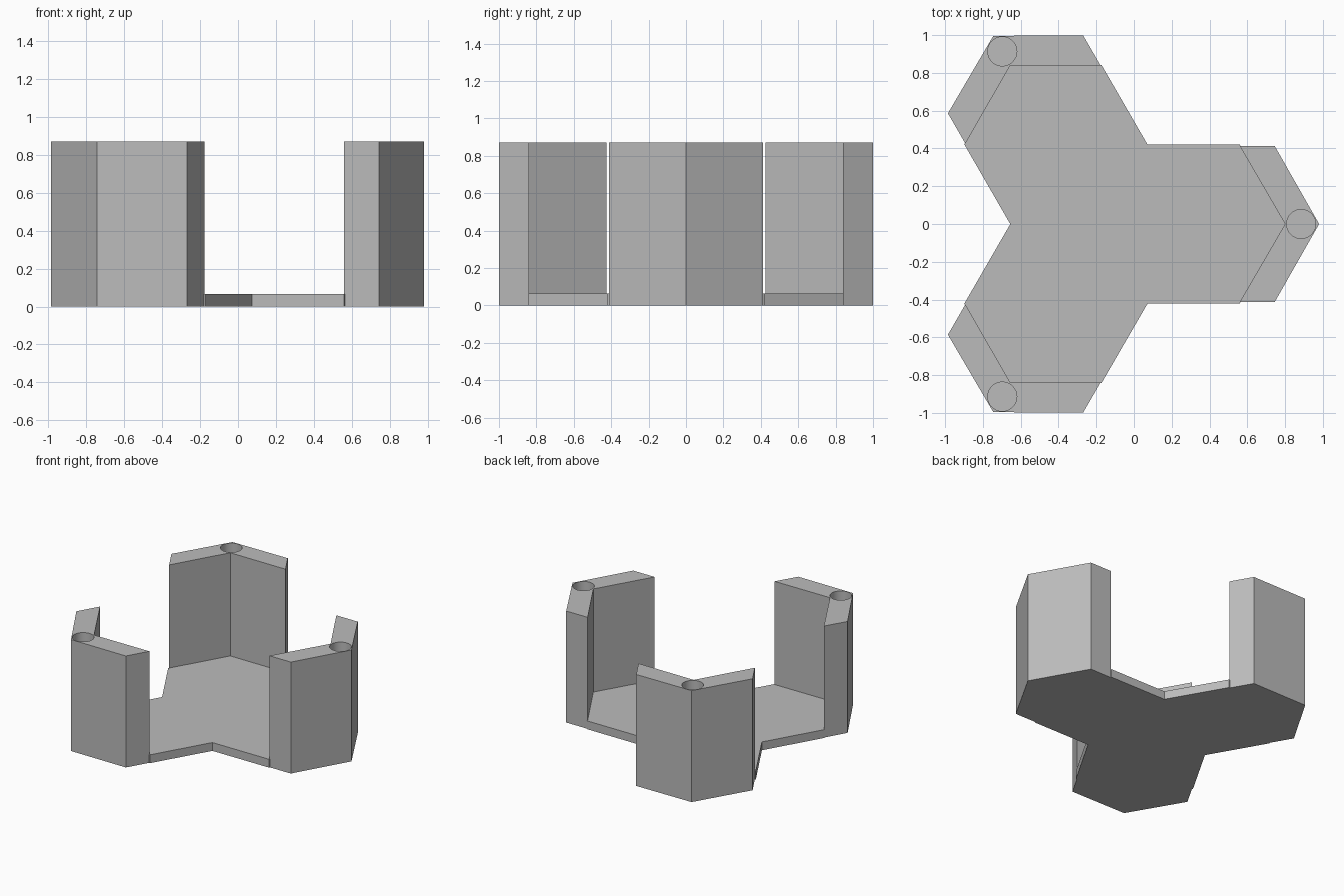
import bpy
import bmesh
import math
from mathutils import Matrix, Vector

old = bpy.data.objects.get("Cube")
if old:
    bpy.data.objects.remove(old, do_unlink=True)

CENTRE = Vector((-0.17, 0, 0))
FLOOR_HEIGHT = 0.065
WALL_HEIGHT = 0.87
HOLE_RADIUS = 0.077
HOLE_DEPTH = 0.15

grey = bpy.data.materials.new("plain grey")
grey.use_nodes = True
grey.diffuse_color = (0.5, 0.5, 0.5, 1)
grey.node_tree.nodes["Principled BSDF"].inputs["Base Color"].default_value = (0.5, 0.5, 0.5, 1)


def prism(name, outline, height):
    """Extrude a flat outline straight up from the ground."""
    bm = bmesh.new()
    face = bm.faces.new([bm.verts.new((p.x, p.y, 0)) for p in outline])
    top = bmesh.ops.extrude_face_region(bm, geom=[face])["geom"]
    bmesh.ops.translate(bm, vec=(0, 0, height),
                        verts=[v for v in top if isinstance(v, bmesh.types.BMVert)])
    bmesh.ops.recalc_face_normals(bm, faces=bm.faces)
    mesh = bpy.data.meshes.new(name)
    bm.to_mesh(mesh)
    bm.free()
    mesh.materials.append(grey)
    obj = bpy.data.objects.new(name, mesh)
    bpy.context.collection.objects.link(obj)
    return obj


def place(points, turn):
    return [turn @ Vector((x, y, 0)) + CENTRE for x, y in points]


# One arm, pointing along x from the centre
arm_half = [(0.243, -0.42), (0.73, -0.42), (0.97, 0), (0.73, 0.42)]
wall_outline = [(0.73, -0.413), (0.915, -0.413), (1.15, 0),
                (0.915, 0.413), (0.73, 0.413), (0.97, 0)]
turns = [Matrix.Rotation(math.radians(a), 3, "Z") for a in (0, 120, 240)]

# Three-armed floor plate
prism("floor_plate", [p for t in turns for p in place(arm_half, t)], FLOOR_HEIGHT)

# Angled corner walls, each with a blind round hole in its top
for name, turn in zip(("left", "back_right", "front_right"), turns):
    wall = prism(name + "_corner_wall", place(wall_outline, turn), WALL_HEIGHT)
    hole = place([(1.055, 0)], turn)[0]
    bpy.ops.mesh.primitive_cylinder_add(
        vertices=32, radius=HOLE_RADIUS, depth=HOLE_DEPTH * 2,
        location=(hole.x, hole.y, WALL_HEIGHT))
    cutter = bpy.context.object
    cutter.name = name + "_hole_cutter"
    cutter.hide_render = True
    cutter.data.materials.append(grey)

    cut = wall.modifiers.new("hole", "BOOLEAN")
    cut.operation = "DIFFERENCE"
    cut.solver = "EXACT"
    cut.object = cutter
    bpy.ops.object.select_all(action="DESELECT")
    wall.select_set(True)
    bpy.context.view_layer.objects.active = wall
    bpy.ops.object.modifier_apply(modifier=cut.name)
    bpy.data.objects.remove(cutter, do_unlink=True)
    bpy.ops.object.shade_smooth_by_angle(angle=math.radians(30))
